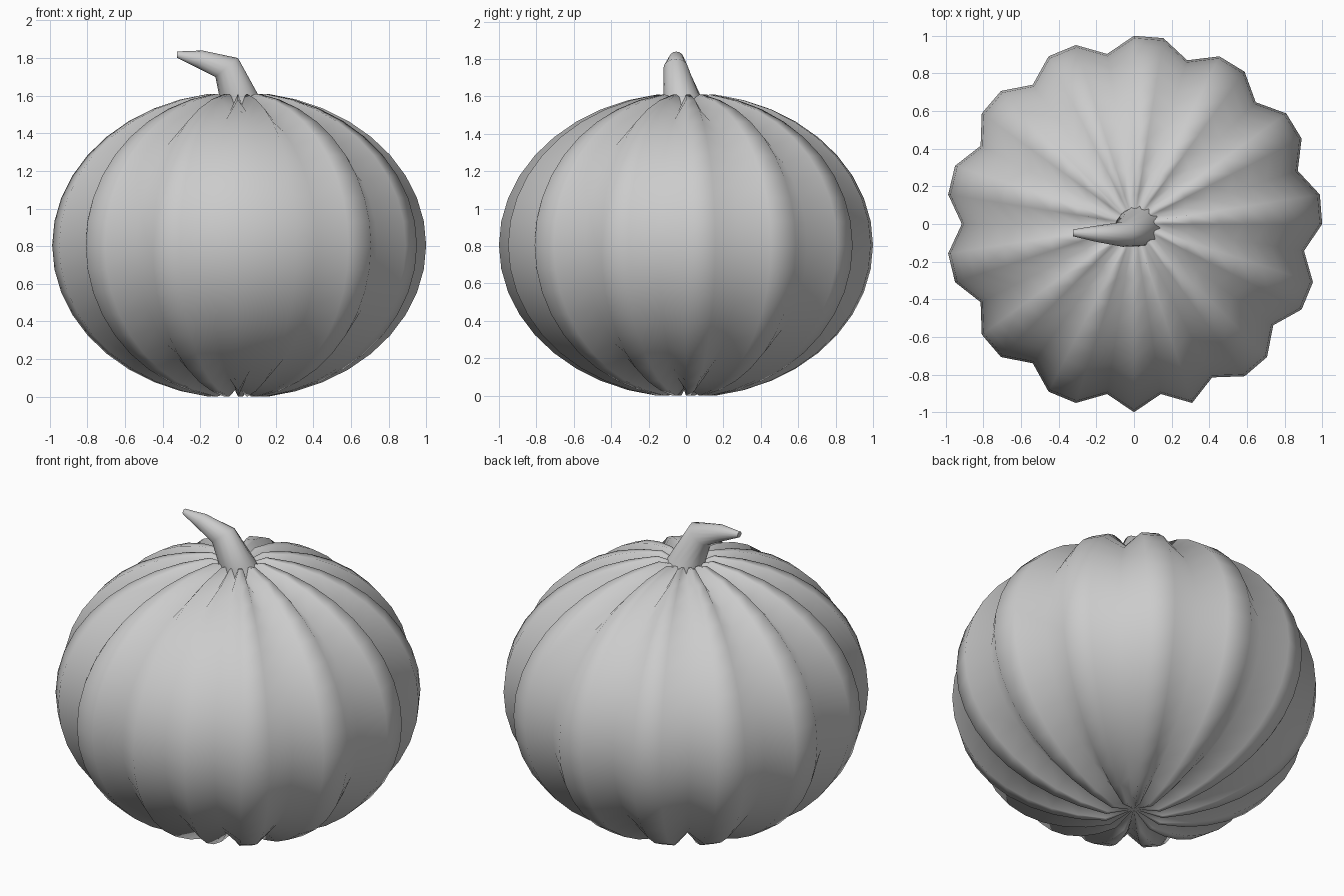
import bpy, bmesh, math
from mathutils import Vector

if "Cube" in bpy.data.objects:
    bpy.data.objects.remove(bpy.data.objects["Cube"])

SEGS, RINGS = 40, 20
ZC, ZH = 0.805, 0.815
GROOVES = set(range(2, 30, 3)) | {31, 33, 36, 39}


def finish(name, bm, angle):
    bmesh.ops.recalc_face_normals(bm, faces=bm.faces)
    mesh = bpy.data.meshes.new(name)
    bm.to_mesh(mesh)
    bm.free()
    ob = bpy.data.objects.new(name, mesh)
    bpy.context.collection.objects.link(ob)
    bpy.ops.object.select_all(action='DESELECT')
    ob.select_set(True)
    bpy.context.view_layer.objects.active = ob
    bpy.ops.object.shade_smooth_by_angle(angle=math.radians(angle))
    return ob


def bridge(bm, a, b):
    n = len(a)
    for i in range(n):
        j = (i + 1) % n
        bm.faces.new((a[i], a[j], b[j], b[i]))


def fan(bm, ring, tip):
    for i in range(len(ring)):
        bm.faces.new((ring[i], ring[(i + 1) % len(ring)], tip))


# Ribbed body: squashed sphere whose groove meridians are pulled inward
bm = bmesh.new()
rings = []
for k in range(1, RINGS):
    t = math.pi * k / RINGS
    ring = []
    for i in range(SEGS):
        a = 2 * math.pi * i / SEGS
        s = 0.915 if i in GROOVES else 1.0
        ring.append(bm.verts.new((s * math.sin(t) * math.cos(a),
                                  s * math.sin(t) * math.sin(a),
                                  ZC - s * ZH * math.cos(t))))
    rings.append(ring)
for a, b in zip(rings, rings[1:]):
    bridge(bm, a, b)
fan(bm, rings[0], bm.verts.new((0, 0, 0.05)))
fan(bm, rings[-1], bm.verts.new((0, 0, 1.56)))
finish("pumpkin_body", bm, 180)

# Bent stem: each ring is (left x, left z, right x, right z, centre y, y radius)
SECTIONS = [
    (-0.08, 1.50, 0.165, 1.50, -0.005, 0.115),
    (-0.10, 1.60, 0.11, 1.60, -0.02, 0.10),
    (-0.12, 1.70, 0.00, 1.80, -0.055, 0.066),
    (-0.22, 1.75, -0.19, 1.84, -0.052, 0.042),
    (-0.325, 1.802, -0.325, 1.835, -0.047, 0.018),
]
bm = bmesh.new()
rings = []
for lx, lz, rx, rz, cy, ry in SECTIONS:
    c = Vector(((lx + rx) / 2, cy, (lz + rz) / 2))
    u = Vector(((rx - lx) / 2, 0, (rz - lz) / 2))
    v = Vector((0, ry, 0))
    rings.append([bm.verts.new(c + u * math.cos(a) + v * math.sin(a))
                  for a in (2 * math.pi * i / 16 for i in range(16))])
for a, b in zip(rings, rings[1:]):
    bridge(bm, a, b)
bm.faces.new(rings[0])
bm.faces.new(rings[-1])
finish("stem", bm, 60)
